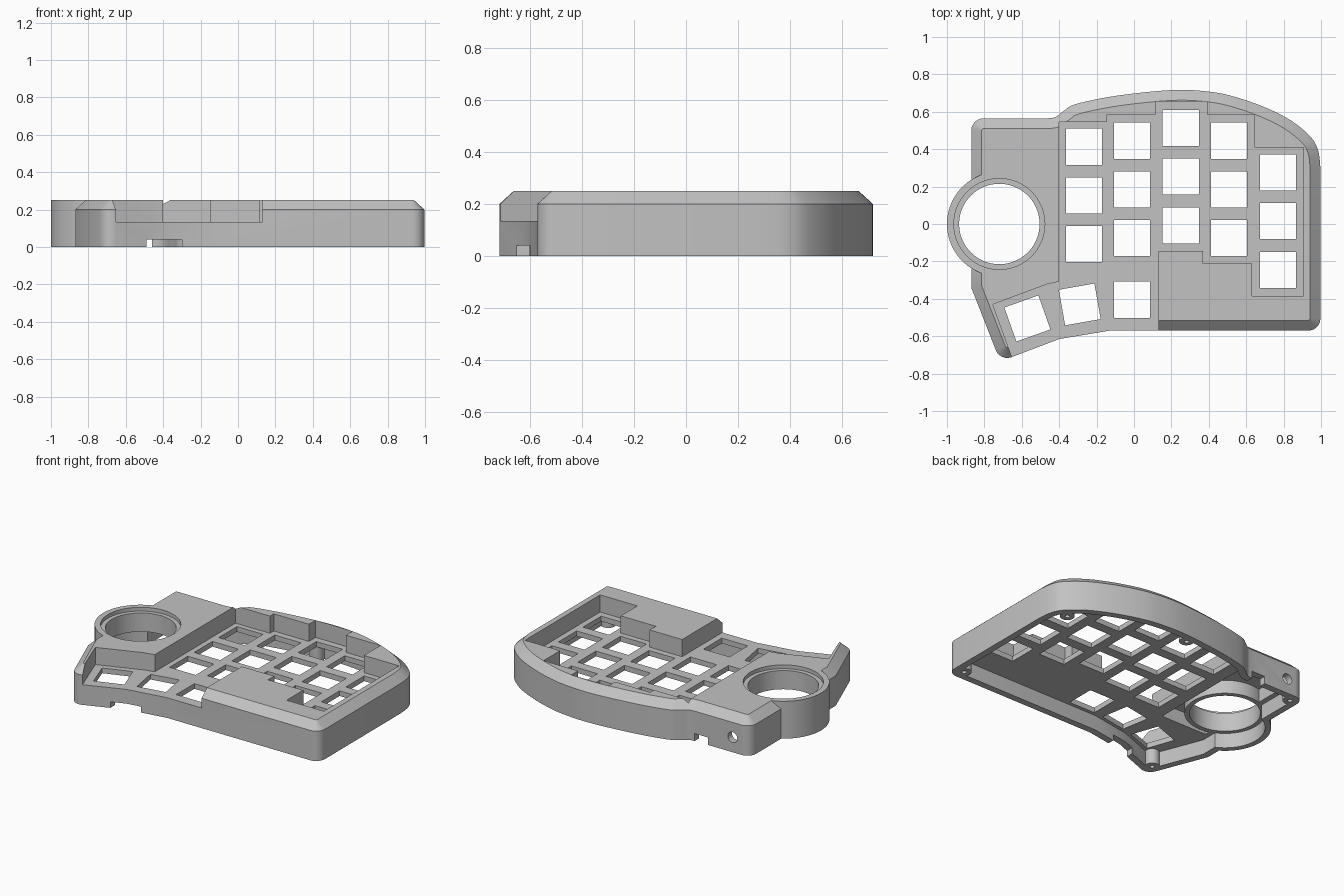
import bpy, bmesh, math
from mathutils import Vector, Matrix

cube = bpy.data.objects.get("Cube")
if cube:
    bpy.data.objects.remove(cube, do_unlink=True)

TOP, SHOULDER, DECK, CEILING = 0.25, 0.2, 0.135, 0.1
WALL, CHAMFER = 0.045, 0.055
RING = (-0.72, 0)

grey = bpy.data.materials.new("plain grey")
grey.use_nodes = True
grey.diffuse_color = (0.54, 0.54, 0.54, 1)
grey.node_tree.nodes["Principled BSDF"].inputs["Base Color"].default_value = (0.54, 0.54, 0.54, 1)


def smooth_path(points, steps=5):
    """Catmull-Rom curve through the points."""
    p = [Vector(q) for q in points]
    p = [2 * p[0] - p[1]] + p + [2 * p[-1] - p[-2]]
    out = []
    for a, b, c, d in zip(p, p[1:], p[2:], p[3:]):
        for i in range(steps):
            t = i / steps
            out.append(0.5 * (2 * b + (c - a) * t + (2 * a - 5 * b + 4 * c - d) * t * t
                              + (3 * b - a - 3 * c + d) * t ** 3))
    return out + [p[-2]]


def round_corner(before, corner, after, radius=0.065, steps=6):
    """Circular rounding of one convex corner, counterclockwise."""
    c = Vector(corner)
    u = (Vector(before) - c).normalized()
    v = (Vector(after) - c).normalized()
    half = u.angle(v) / 2
    centre = c + (u + v).normalized() * radius / math.sin(half)
    start = c + u * radius / math.tan(half) - centre
    sweep = math.pi - 2 * half
    return [centre + Matrix.Rotation(sweep * i / steps, 2) @ start for i in range(steps + 1)]


def inset(points, distance):
    """Mitred inward offset of a counterclockwise outline."""
    out = []
    for i, p in enumerate(points):
        d1 = (p - points[i - 1]).normalized()
        d2 = (points[(i + 1) % len(points)] - p).normalized()
        n1, n2 = Vector((-d1.y, d1.x)), Vector((-d2.y, d2.x))
        out.append(p + (n1 + n2) * distance / (1 + n1.dot(n2)))
    return out


def loft(name, layers):
    """Closed solid from stacked counterclockwise (outline, height) layers."""
    bm = bmesh.new()
    rows = [[bm.verts.new((p[0], p[1], z)) for p in pts] for pts, z in layers]
    bm.faces.new(rows[0][::-1])
    bm.faces.new(rows[-1])
    n = len(rows[0])
    for low, high in zip(rows, rows[1:]):
        for i in range(n):
            j = (i + 1) % n
            bm.faces.new((low[i], low[j], high[j], high[i]))
    mesh = bpy.data.meshes.new(name)
    bm.to_mesh(mesh)
    bm.free()
    mesh.materials.append(grey)
    obj = bpy.data.objects.new(name, mesh)
    bpy.context.collection.objects.link(obj)
    return obj


def prism(name, points, z0, z1):
    return loft(name, [(points, z0), (points, z1)])


def disc(centre, radius, z0, z1, sides=64):
    ang = [2 * math.pi * i / sides for i in range(sides)]
    pts = [(centre[0] + radius * math.cos(a), centre[1] + radius * math.sin(a)) for a in ang]
    return prism("disc", pts, z0, z1)


def rect(x0, x1, y0, y1):
    return [(x0, y0), (x1, y0), (x1, y1), (x0, y1)]


def combine(target, other, operation="DIFFERENCE"):
    """Apply a boolean and discard the helper."""
    other.hide_render = True
    mod = target.modifiers.new("boolean", "BOOLEAN")
    mod.operation, mod.solver, mod.object = operation, "MANIFOLD", other
    bpy.context.view_layer.objects.active = target
    bpy.ops.object.modifier_apply(modifier=mod.name)
    bpy.data.objects.remove(other, do_unlink=True)


# Outer outline, counterclockwise from the front edge
front, corner, side = (-0.13, -0.57), (0.997, -0.57), (0.997, 0.3)
arc = smooth_path([side, (0.985, 0.39), (0.945, 0.465), (0.835, 0.556), (0.685, 0.63),
                   (0.51, 0.688), (0.38, 0.71), (0.245, 0.717), (0.085, 0.707), (-0.13, 0.68),
                   (-0.315, 0.64), (-0.375, 0.605), (-0.42, 0.572), (-0.46, 0.565)])
back_corner, waist, tip, bend = (-0.87, 0.565), (-0.87, -0.34), (-0.715, -0.735), (-0.4, -0.615)
outline = [Vector(front)] + round_corner(front, corner, side) + arc
outline += round_corner(arc[-1], back_corner, waist) + [Vector(waist)]
outline += round_corner(waist, tip, bend) + [Vector(bend)]

# Chamfered case with the round holder at its side
case = loft("keyboard_case", [(outline, 0), (outline, SHOULDER), (inset(outline, CHAMFER), TOP)])
combine(case, disc(RING, 0.28, 0, TOP, 96), "UNION")

# Stepped key well, open towards the front
well = [(-0.4, 0.545), (-0.4, -0.308), (-0.465, -0.322), (-0.755, -0.43), (-0.655, -0.705),
        (-0.62, -0.8), (0.13, -0.8), (0.13, -0.145), (0.37, -0.145), (0.37, -0.21),
        (0.63, -0.21), (0.63, -0.385), (0.905, -0.385), (0.905, 0.41), (0.645, 0.41),
        (0.645, 0.585), (0.39, 0.585), (0.39, 0.655), (0.115, 0.655), (0.115, 0.585),
        (-0.145, 0.585), (-0.145, 0.545)]
combine(case, prism("well", well, DECK, 0.4))

# Underside hollow, leaving screw posts
hollow = prism("hollow", inset(outline, WALL), -0.1, CEILING)
posts = [(0.925, -0.5), (0.88, 0.42), (0.13, 0.65), (-0.81, 0.505), (-0.685, -0.645)]
for p in posts:
    combine(hollow, disc(p, 0.045, -0.2, 0.2, 24))
combine(case, hollow)
for p in posts:
    combine(case, disc(p, 0.015, -0.1, 0.08, 16))

# Deeper pocket under the side block, around the holder tube
pocket = prism("pocket", rect(-0.79, -0.45, -0.27, 0.52), 0.09, 0.19)
combine(pocket, disc(RING, 0.246, -0.1, 0.4))
combine(case, pocket)

# Holder bore: wide below, narrow through, shallow seat on top
for radius, z0, z1 in [(0.243, -0.1, CEILING), (0.215, -0.1, 0.4), (0.243, 0.225, 0.4)]:
    combine(case, disc(RING, radius, z0, z1, 96))

# Key openings: columns of three, then the thumb row
keys = [(x, y - 0.26 * row, 0)
        for x, y in [(-0.268, 0.413), (-0.01, 0.445), (0.25, 0.513), (0.508, 0.445), (0.77, 0.275)]
        for row in range(3)]
keys += [(-0.01, -0.405, 0), (-0.29, -0.43, 10), (-0.57, -0.505, 19.5)]
h = 0.0965
for x, y, angle in keys:
    turn = Matrix.Rotation(math.radians(angle), 2)
    pts = [Vector((x, y)) + turn @ Vector(c) for c in rect(-h, h, -h, h)]
    combine(case, prism("key", pts, 0.05, 0.2))

# Cable notches in the front and back walls
combine(case, prism("front_notch", rect(-0.49, -0.3, -0.8, -0.5), -0.1, 0.04))
combine(case, prism("back_notch", rect(-0.56, -0.46, 0.45, 0.7), -0.1, 0.05))

# Round socket hole in the back wall
socket = disc((0, 0), 0.035, -0.1, 0.1, 32)
socket.data.transform(Matrix.Translation((-0.74, 0.56, 0.1)) @ Matrix.Rotation(math.pi / 2, 4, "X"))
combine(case, socket)

bpy.ops.object.select_all(action="DESELECT")
case.select_set(True)
bpy.context.view_layer.objects.active = case
bpy.ops.object.shade_smooth_by_angle(angle=math.radians(25))
